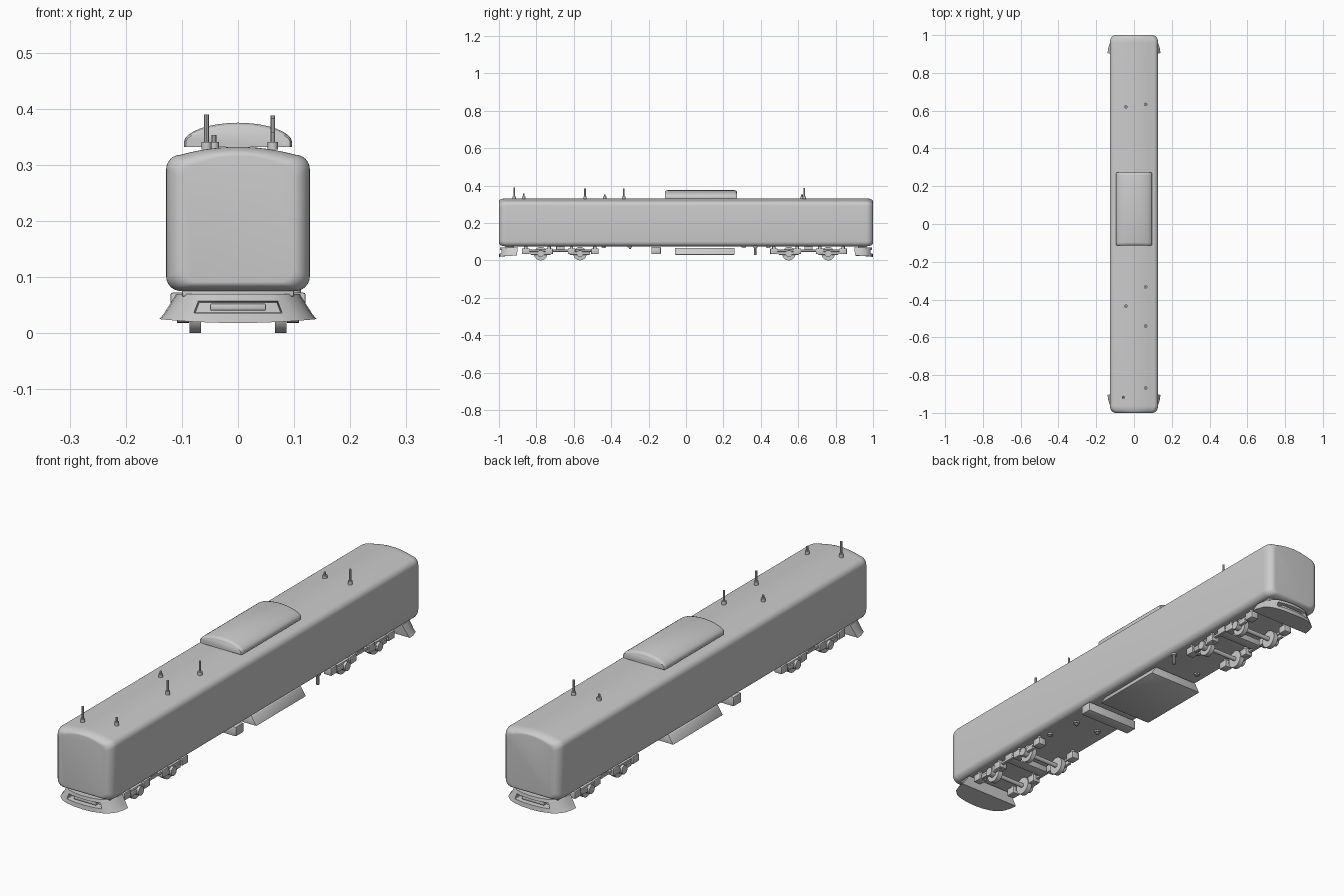
import bpy, bmesh, math
from mathutils import Matrix

cube = bpy.data.objects.get("Cube")
if cube:
    bpy.data.objects.remove(cube, do_unlink=True)

grey = bpy.data.materials.new("plain_grey")
grey.use_nodes = True
COLOUR = (0.6, 0.6, 0.6, 1)
grey.diffuse_color = COLOUR
grey.node_tree.nodes["Principled BSDF"].inputs["Base Color"].default_value = COLOUR


def finish(name, bm, angle=35):
    """Turn a bmesh into a shaded object."""
    bmesh.ops.recalc_face_normals(bm, faces=bm.faces)
    mesh = bpy.data.meshes.new(name)
    bm.to_mesh(mesh)
    bm.free()
    mesh.materials.append(grey)
    obj = bpy.data.objects.new(name, mesh)
    bpy.context.collection.objects.link(obj)
    bpy.ops.object.select_all(action="DESELECT")
    obj.select_set(True)
    bpy.context.view_layer.objects.active = obj
    bpy.ops.object.shade_smooth_by_angle(angle=math.radians(angle))
    return obj


def loft(name, rings, angle=35):
    """Skin a row of closed rings and cap both ends."""
    bm = bmesh.new()
    rows = [[bm.verts.new(p) for p in ring] for ring in rings]
    n = len(rows[0])
    for a, b in zip(rows, rows[1:]):
        for i in range(n):
            j = (i + 1) % n
            bm.faces.new((a[i], a[j], b[j], b[i]))
    bm.faces.new(rows[0])
    bm.faces.new(rows[-1])
    return finish(name, bm, angle)


def block(name, x, y, z, taper=1.0, bevel=0.003):
    """Box from three ranges; taper narrows its top across x."""
    cx = (x[0] + x[1]) / 2
    bm = bmesh.new()
    bmesh.ops.create_cube(bm, size=1)
    for v in bm.verts:
        k = taper if v.co.z > 0 else 1
        v.co.x = cx + v.co.x * (x[1] - x[0]) * k
        v.co.y = (y[0] + y[1]) / 2 + v.co.y * (y[1] - y[0])
        v.co.z = (z[0] + z[1]) / 2 + v.co.z * (z[1] - z[0])
    bmesh.ops.bevel(bm, geom=bm.edges[:], offset=bevel, segments=2,
                    profile=0.5, affect="EDGES")
    return finish(name, bm)


def rod(name, centre, radius, length, axis="Z", sides=16):
    """Cylinder along one axis."""
    turn = {"X": Matrix.Rotation(math.pi / 2, 4, "Y"), "Z": Matrix()}[axis]
    bm = bmesh.new()
    bmesh.ops.create_cone(bm, cap_ends=True, segments=sides, radius1=radius,
                          radius2=radius, depth=length,
                          matrix=Matrix.Translation(centre) @ turn)
    return finish(name, bm)


def section(half, z0, z1, r, arch, y):
    """Rounded cross-section with an arched top."""
    pts = []
    corners = ((1, z0 + r, -90), (1, z1 - arch - r, 0),
               (-1, z1 - arch - r, 90), (-1, z0 + r, 180))
    for k, (side, cz, start) in enumerate(corners):
        for s in range(7):
            a = math.radians(start + 15 * s)
            pts.append((side * (half - r) + r * math.cos(a), y, cz + r * math.sin(a)))
        if k == 1:  # roof arch between the upper corners
            top = half - r
            for s in range(1, 12):
                t = 1 - s / 6
                pts.append((top * t, y, z1 - arch * t * t))
    return pts


# Car body: arched section drawn in along rounded ends
R = 0.04
inner = [(-1 + R * (1 - math.cos(math.radians(a))), R * (1 - math.sin(math.radians(a))))
         for a in range(0, 91, 10)]
ends = inner + [(-y, i) for y, i in reversed(inner)]
loft("car_body", [section(0.128 - 0.75 * i, 0.075 + 0.4 * i, 0.332 - 0.4 * i,
                          0.026, 0.014, y) for y, i in ends])


# Roof unit with a curved lid
def lid(y, drop):
    half = 0.096 - drop * 0.4
    pts = [(-half, y, 0.332), (half, y, 0.332)]
    for s in range(17):
        a = math.radians(s * 180 / 16)
        pts.append((half * math.cos(a), y,
                    0.342 + (0.033 - drop) * math.sin(a) ** 1.1))
    return pts


loft("roof_unit", [lid(-0.113, 0.009), lid(-0.109, 0.003), lid(-0.098, 0),
                   lid(0.258, 0), lid(0.269, 0.003), lid(0.273, 0.009)], 50)

# Roof aerials on small round feet
aerials = [(-0.056, -0.918, 0.39), (0.062, -0.868, 0.358), (0.062, -0.54, 0.383),
           (-0.043, -0.435, 0.353), (0.062, -0.333, 0.383),
           (-0.043, 0.62, 0.353), (0.062, 0.633, 0.388)]
for x, y, top in aerials:
    rod("aerial_foot", (x, y, 0.334), 0.009, 0.014)
    rod("aerial_rod", (x, y, (0.33 + top) / 2), 0.0045, top - 0.33, sides=10)


# End skirts: flared curved fenders with a slot and a coupler in it
def skirt_ring(end, z, w, inset=0.0):
    half = [(1, 0.905), (0.98, 0.93), (0.9, 0.962), (0.74, 0.982),
            (0.6, 0.99), (0.58, 0.991), (0.3, 0.998)]
    plan = half + [(0, 1)] + [(-x, y) for x, y in reversed(half)]
    ring = []
    for x, y in plan:
        cut = inset if abs(x) < 0.59 else 0
        lift = 0.007 * x * x if z < 0.03 else 0
        ring.append((x * w, end * (y - cut - 0.2 * (0.14 - w)), z + lift))
    return ring


for end in (-1, 1):
    loft("end_skirt", [skirt_ring(end, z, w, inset) for z, w, inset in (
        (0.07, 0.11, 0), (0.057, 0.118, 0), (0.055, 0.119, 0.03),
        (0.038, 0.13, 0.03), (0.036, 0.131, 0), (0.018, 0.14, 0))], 40)
    block("coupler", (-0.05, 0.05), sorted((end * 0.94, end * 0.985)), (0.04, 0.053))
    block("skirt_mount", (-0.1, 0.1), sorted((end * 0.92, end * 0.965)), (0.065, 0.08))

# Bogies: wheelsets, axle boxes, frames and springs
for middle in (-0.672, 0.655):
    for side in (-1, 1):
        block("bogie_frame", sorted((side * 0.084, side * 0.098)),
              (middle - 0.18, middle + 0.18), (0.046, 0.057))
        for dy in (-0.185, -0.06, 0.06, 0.185):
            block("bogie_spring_box", sorted((side * 0.07, side * 0.104)),
                  (middle + dy - 0.02, middle + dy + 0.02), (0.033, 0.064))
            rod("bogie_post", (side * 0.087, middle + dy, 0.068), 0.009, 0.03)
    block("bogie_bolster", (-0.095, 0.095), (middle - 0.022, middle + 0.022),
          (0.05, 0.078))
    for dy in (-0.105, 0.105):
        y = middle + dy
        rod("axle", (0, y, 0.036), 0.009, 0.19, "X")
        for side in (-1, 1):
            rod("wheel", (side * 0.076, y, 0.036), 0.036, 0.02, "X", 28)
            rod("axle_cap", (side * 0.098, y, 0.036), 0.018, 0.022, "X")
            block("axle_box", sorted((side * 0.088, side * 0.102)),
                  (y - 0.055, y + 0.055), (0.03, 0.046))

# Underfloor equipment
block("equipment_tray", (-0.125, 0.125), (-0.06, 0.26), (0.03, 0.066), 0.82)
block("tank", (-0.12, 0.12), (-0.185, -0.135), (0.034, 0.072))
for x, y, low in ((0.07, -0.44, 0.066), (-0.06, -0.3, 0.06), (0.05, -0.3, 0.06),
                  (-0.07, 0.31, 0.066), (0.1, 0.37, 0.03), (0.03, 0.44, 0.066)):
    rod("floor_fitting", (x, y, (low + 0.08) / 2), 0.006, 0.08 - low, sides=10)
    rod("fitting_flange", (x, y, 0.073), 0.012, 0.008)
